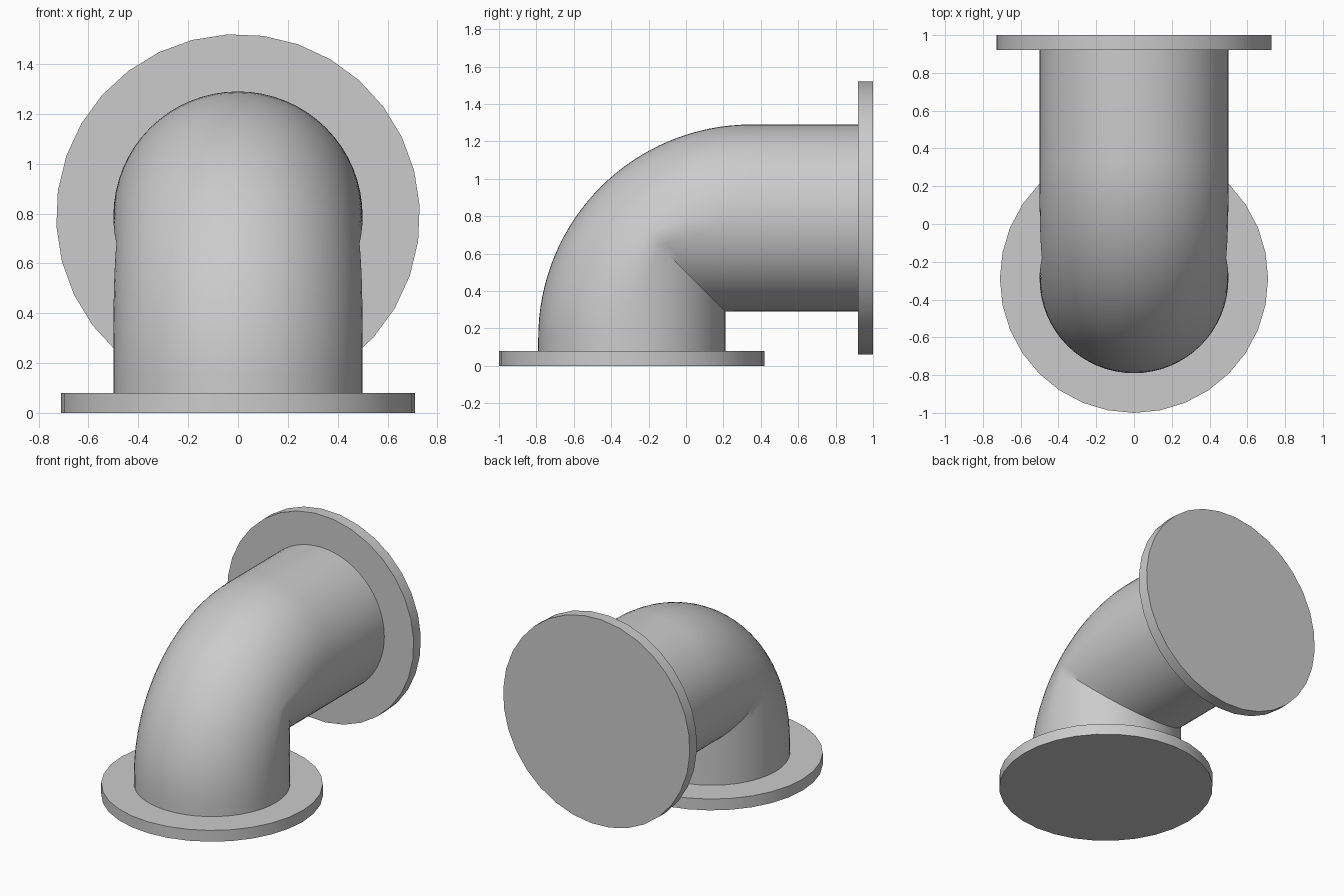
import bpy, bmesh
from math import pi, sin, cos, acos, radians
from mathutils import Vector, Matrix

cube = bpy.data.objects.get("Cube")
if cube:
    bpy.data.objects.remove(cube, do_unlink=True)

# Main dimensions
PIPE_R, BEND_R = 0.5, 0.64          # pipe radius, bend radius of its axis
BEND_Y, BEND_Z = 0.35, 0.15         # centre of the bend
AXIS_Y, AXIS_Z = BEND_Y - BEND_R, BEND_Z + BEND_R
THICK = 0.08                        # flange thickness
HALF, STEPS = 16, 32                # points per quarter ring, rings in the bend

grey = bpy.data.materials.new("plain_grey")
grey.use_nodes = True
colour = (0.6, 0.6, 0.6, 1)
grey.diffuse_color = colour
grey.node_tree.nodes["Principled BSDF"].inputs["Base Color"].default_value = colour


def finish(bm, name):
    """Turn a bmesh into a smooth-shaded object with sharp edges kept."""
    bmesh.ops.recalc_face_normals(bm, faces=bm.faces)
    mesh = bpy.data.meshes.new(name)
    bm.to_mesh(mesh)
    bm.free()
    mesh.materials.append(grey)
    obj = bpy.data.objects.new(name, mesh)
    bpy.context.collection.objects.link(obj)
    bpy.ops.object.select_all(action="DESELECT")
    obj.select_set(True)
    bpy.context.view_layer.objects.active = obj
    bpy.ops.object.shade_smooth_by_angle(angle=radians(30))
    return obj


def section(phi):
    """Ring at one bend angle: round on the outside, mitred on the inside."""
    c = max(cos(phi), sin(phi))
    split = acos((2 * BEND_R / (1 + c) - BEND_R) / PIPE_R)
    half = []
    for i in range(HALF + 1):
        t = split * i / HALF
        half.append((PIPE_R * sin(t), BEND_R + PIPE_R * cos(t)))
    for i in range(1, HALF + 1):
        t = pi - split + split * i / HALF
        half.append((PIPE_R * sin(t), (BEND_R + PIPE_R * cos(t)) / c))
    ring = half + [(-x, d) for x, d in half[-2:0:-1]]
    return [Vector((x, BEND_Y - d * cos(phi), BEND_Z + d * sin(phi))) for x, d in ring]


# Elbow pipe: straight end, mitred bend, straight end
rings = [section(pi / 2 * i / STEPS) for i in range(STEPS + 1)]
foot = [Vector((p.x, p.y, THICK / 2)) for p in rings[0]]
mouth = [Vector((p.x, 1 - THICK / 2, p.z)) for p in rings[-1]]
bm = bmesh.new()
loops = [[bm.verts.new(p) for p in ring] for ring in [foot] + rings + [mouth]]
for a, b in zip(loops, loops[1:]):
    for i in range(len(a)):
        j = (i + 1) % len(a)
        bm.faces.new((a[i], a[j], b[j], b[i]))
bm.faces.new(loops[0])
bm.faces.new(loops[-1])
finish(bm, "elbow_pipe")


def flange(name, radius, centre, rotation):
    bm = bmesh.new()
    bmesh.ops.create_cone(bm, cap_ends=True, segments=32, radius1=radius,
                          radius2=radius, depth=THICK,
                          matrix=Matrix.Translation(centre) @ rotation)
    finish(bm, name)


# End plates
flange("bottom_flange", 0.71, (0, AXIS_Y, THICK / 2), Matrix.Identity(4))
flange("back_flange", 0.73, (0, 1 - THICK / 2, AXIS_Z),
       Matrix.Rotation(radians(8), 4, "Y") @ Matrix.Rotation(pi / 2, 4, "X"))
